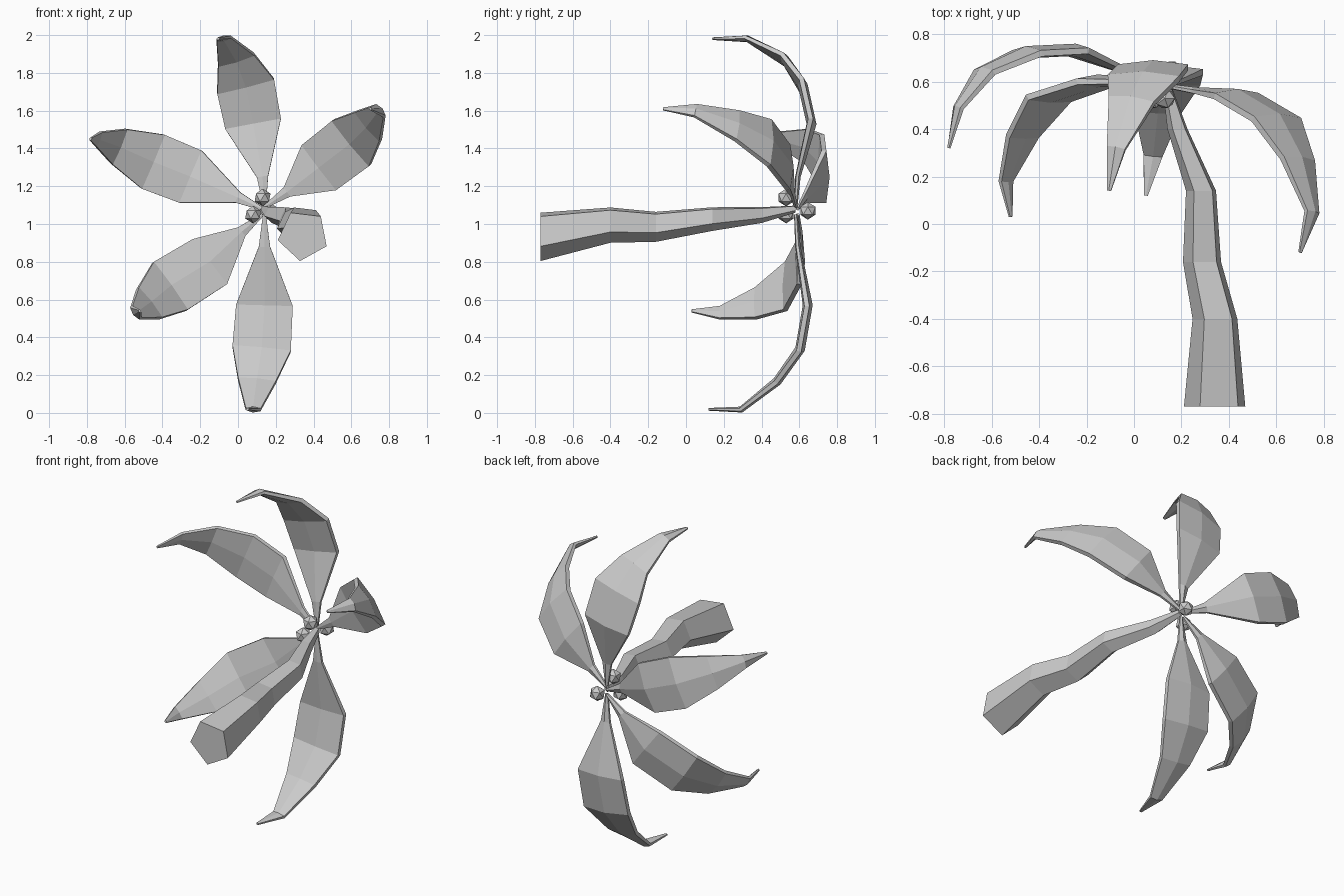
import bpy, bmesh, math
from mathutils import Vector

if "Cube" in bpy.data.objects:
    bpy.data.objects.remove(bpy.data.objects["Cube"], do_unlink=True)

grey = bpy.data.materials.new("plain grey")
grey.use_nodes = True
colour = (0.6, 0.6, 0.6, 1)
grey.diffuse_color = colour
grey.node_tree.nodes["Principled BSDF"].inputs["Base Color"].default_value = colour


def finish(name, bm):
    bmesh.ops.recalc_face_normals(bm, faces=bm.faces)
    mesh = bpy.data.meshes.new(name)
    bm.to_mesh(mesh)
    bm.free()
    mesh.materials.append(grey)
    obj = bpy.data.objects.new(name, mesh)
    bpy.context.collection.objects.link(obj)
    return obj


def loft(name, rings):
    """Skin a list of equal-sized rings of points and cap both ends."""
    bm = bmesh.new()
    rows = [[bm.verts.new(p) for p in ring] for ring in rings]
    count = len(rows[0])
    for a, b in zip(rows, rows[1:]):
        for i in range(count):
            j = (i + 1) % count
            bm.faces.new((a[i], a[j], b[j], b[i]))
    bm.faces.new(rows[0])
    bm.faces.new(rows[-1])
    return finish(name, bm)


# Trunk: tapering five-sided tube lying along y, as (x, y, z, radius)
trunk_path = [
    (.345, -.77, .94, .137), (.345, -.4, 1.0, .1), (.29, -.16, .99, .085),
    (.285, .14, 1.03, .067), (.185, .4, 1.05, .045), (.14, .58, 1.08, .02),
]
trunk_angles = [math.radians(-25 + 72 * i) for i in range(5)]
loft("trunk", [[(x + r * math.cos(a), y, z + r * math.sin(a)) for a in trunk_angles]
               for x, y, z, r in trunk_path])


# Leaves: thin blades with a slight midrib, swept along a curling path
half_widths = (.008, .03, .15, .155, .1, .04, .008)
half_depths = (.008, .012, .022, .022, .02, .014, .006)


def leaf(name, path):
    pts = [Vector(p) for p in path]
    chord = pts[4] - pts[0]
    side = Vector((0, 1, 0)).cross(chord).normalized()
    rings = []
    for i, p in enumerate(pts):
        tangent = (pts[min(i + 1, len(pts) - 1)] - pts[max(i - 1, 0)]).normalized()
        across = (side - tangent * side.dot(tangent)).normalized()
        up = tangent.cross(across)
        w, d = half_widths[i], half_depths[i]
        section = ((-w, -d * .6), (0, -d), (w, -d * .6), (w, d * .6), (0, d * 1.4), (-w, d * .6))
        rings.append([p + across * u + up * v for u, v in section])
    loft(name, rings)


leaf("leaf_top", [
    (.14, .58, 1.1), (.13, .59, 1.25), (.08, .66, 1.53), (.04, .615, 1.73),
    (-.01, .52, 1.87), (-.075, .32, 1.98), (-.105, .14, 1.98)])
leaf("leaf_bottom", [
    (.14, .58, 1.05), (.14, .59, .88), (.14, .64, .57), (.125, .6, .34),
    (.1, .48, .17), (.08, .29, .02), (.05, .12, .02)])
leaf("leaf_upper_right", [
    (.13, .59, 1.08), (0, .63, 1.14), (-.25, .73, 1.25), (-.45, .72, 1.33),
    (-.63, .64, 1.41), (-.74, .49, 1.45), (-.78, .32, 1.45)])
leaf("leaf_lower_right", [
    (.13, .59, 1.05), (.02, .6, .96), (-.15, .6, .8), (-.36, .53, .67),
    (-.47, .37, .58), (-.54, .18, .53), (-.52, .03, .54)])
leaf("leaf_upper_left", [
    (.14, .58, 1.09), (.26, .56, 1.17), (.43, .54, 1.3), (.6, .44, 1.43),
    (.69, .27, 1.52), (.75, .05, 1.6), (.7, -.12, 1.61)])

# Nuts: small faceted balls clustered at the crown
for i, place in enumerate([(.13, .53, 1.14), (.08, .53, 1.05), (.16, .645, 1.07)]):
    bm = bmesh.new()
    bmesh.ops.create_icosphere(bm, subdivisions=1, radius=.047)
    finish(f"nut_{i + 1}", bm).location = place
